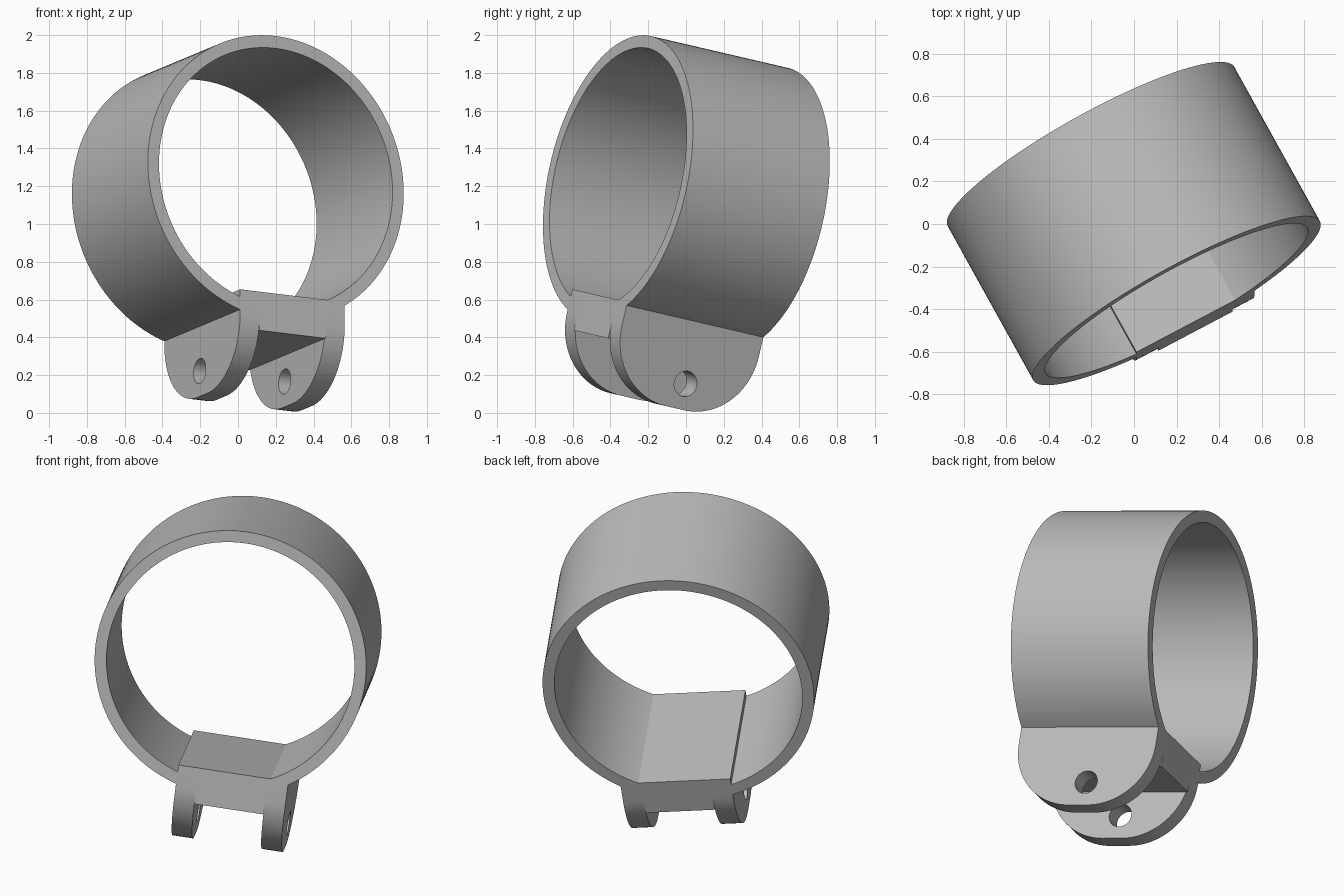
import bpy, bmesh, math
from mathutils import Matrix, Vector

if "Cube" in bpy.data.objects:
    bpy.data.objects.remove(bpy.data.objects["Cube"])

# Single grey material
grey = bpy.data.materials.new("plain grey")
grey.use_nodes = True
colour = (0.5, 0.5, 0.5, 1)
grey.diffuse_color = colour
grey.node_tree.nodes["Principled BSDF"].inputs["Base Color"].default_value = colour

# Tilted frame: the ring axis, the direction away from the lugs, and sideways
axis = Vector((0.476, -0.857, 0.199)).normalized()
up = Vector((0, 0.226, 0.974))
up = (up - axis * up.dot(axis)).normalized()
side = up.cross(axis)
front_centre = Vector((0.2, -0.36, 1.245))

LENGTH = 0.845
OUTER, INNER = 0.77, 0.703
FLAT = -0.63                      # height of the flat seat inside the ring
BRIDGE = -0.84                    # underside of the bridge between the lugs
LUG_BOTTOM = -1.12
LUG_THICK = 0.117
LEFT_EDGE, RIGHT_EDGE = -0.214, 0.415


def arc(radius, start, end, steps, cx=0, cy=0):
    return [(cx + radius * math.cos(start + (end - start) * i / steps),
             cy + radius * math.sin(start + (end - start) * i / steps))
            for i in range(steps + 1)]


def angle_at(radius, x):
    """Angle of the lower point of a circle at offset x."""
    return -math.acos(x / radius)


def extrude_profile(name, loops, depth, columns, centre):
    """Extrude nested outlines into a solid placed in the given frame."""
    curve = bpy.data.curves.new(name, "CURVE")
    curve.dimensions = "2D"
    curve.fill_mode = "BOTH"
    curve.extrude = depth / 2
    for loop in loops:
        spline = curve.splines.new("POLY")
        spline.points.add(len(loop) - 1)
        for point, (x, y) in zip(spline.points, loop):
            point.co = (x, y, 0, 1)
        spline.use_cyclic_u = True
    helper = bpy.data.objects.new(name + " outline", curve)
    bpy.context.collection.objects.link(helper)
    bpy.context.view_layer.update()
    evaluated = helper.evaluated_get(bpy.context.evaluated_depsgraph_get())
    mesh = bpy.data.meshes.new_from_object(evaluated)
    bpy.data.objects.remove(helper)

    bm = bmesh.new()
    bm.from_mesh(mesh)
    bmesh.ops.remove_doubles(bm, verts=bm.verts, dist=0.0001)
    bmesh.ops.recalc_face_normals(bm, faces=bm.faces)
    bm.to_mesh(mesh)
    bm.free()

    mesh.materials.clear()
    mesh.materials.append(grey)
    obj = bpy.data.objects.new(name, mesh)
    bpy.context.collection.objects.link(obj)
    frame = Matrix(columns).transposed().to_4x4()
    obj.matrix_world = Matrix.Translation(centre) @ frame
    bpy.ops.object.select_all(action="DESELECT")
    obj.select_set(True)
    bpy.context.view_layer.objects.active = obj
    bpy.ops.object.shade_smooth_by_angle(angle=math.radians(20))
    return obj


# Ring with the bridge block below and the flat seat inside
turn = 2 * math.pi
bridge_left, bridge_right = LEFT_EDGE + LUG_THICK, RIGHT_EDGE - LUG_THICK
outer_loop = arc(OUTER, angle_at(OUTER, bridge_right),
                 turn + angle_at(OUTER, bridge_left), 144)
outer_loop += [(bridge_left, BRIDGE), (bridge_right, BRIDGE)]
seat_end = math.sqrt(INNER ** 2 - FLAT ** 2)
inner_loop = arc(INNER, angle_at(INNER, seat_end),
                 turn + angle_at(INNER, LEFT_EDGE), 144)
inner_loop += [(LEFT_EDGE, FLAT)]
extrude_profile("clamp_ring", [outer_loop, inner_loop], LENGTH,
                (side, up, axis), front_centre - axis * LENGTH / 2)

# Two rounded lugs with a cross hole
corner = 0.365
low = LUG_BOTTOM + corner
lug_loop = [(LENGTH, FLAT - 0.01), (0, FLAT - 0.01)]
lug_loop += arc(corner, math.pi, 1.5 * math.pi, 24, corner, low)
lug_loop += arc(corner, 1.5 * math.pi, turn, 24, LENGTH - corner, low)
hole_loop = arc(0.068, 0, turn, 32, 0.452, -0.982)[:-1]
for name, edge in (("right_lug", LEFT_EDGE), ("left_lug", bridge_right)):
    extrude_profile(name, [lug_loop, hole_loop], LUG_THICK, (-axis, up, side),
                    front_centre + side * (edge + LUG_THICK / 2))
